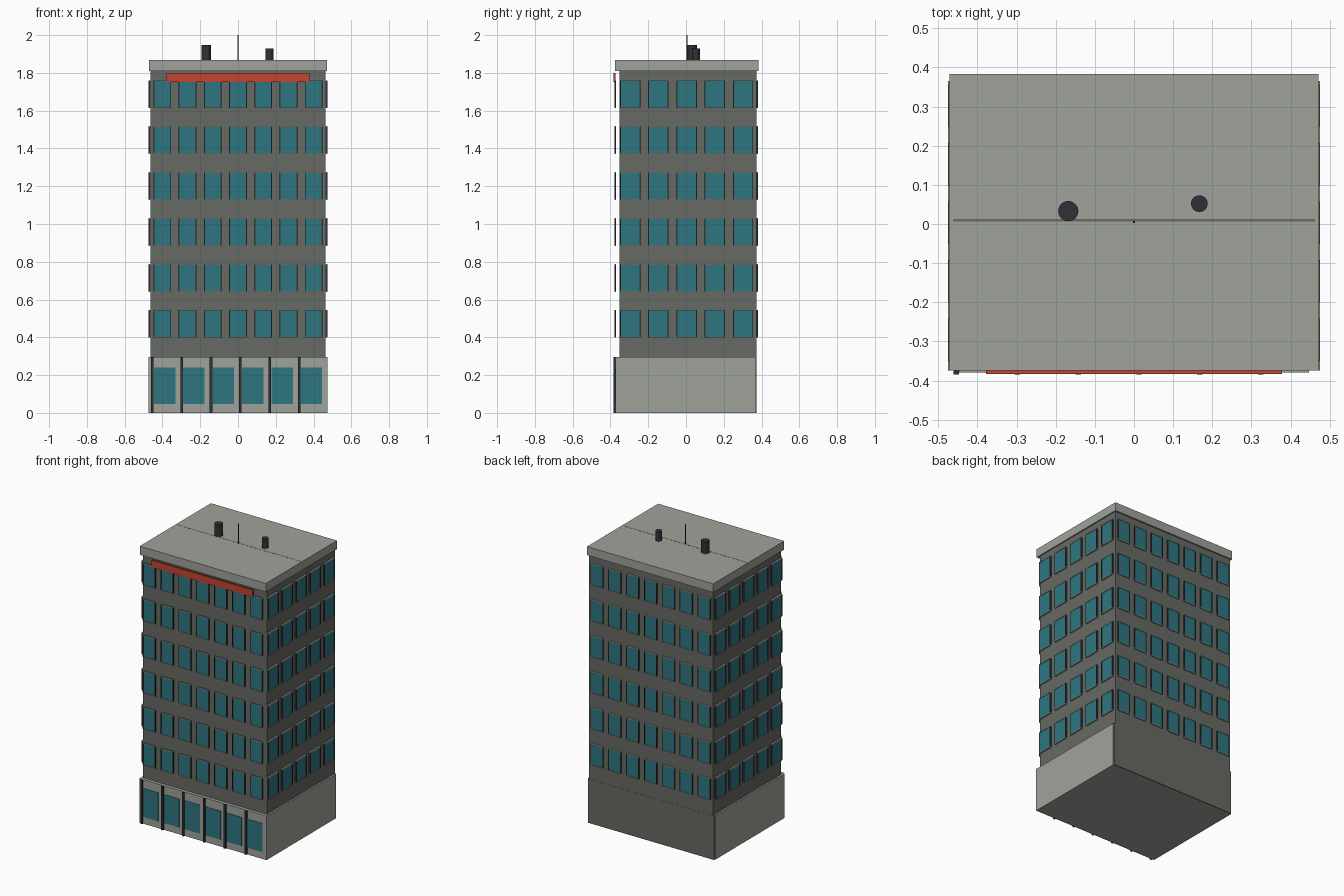
import bpy, bmesh
from mathutils import Matrix, Vector

if "Cube" in bpy.data.objects:
    bpy.data.objects.remove(bpy.data.objects["Cube"])

def material(name, rgb):
    m = bpy.data.materials.new(name)
    m.diffuse_color = (*rgb, 1)
    m.use_nodes = True
    m.node_tree.nodes["Principled BSDF"].inputs["Base Color"].default_value = m.diffuse_color
    return m

LIGHT = material("light concrete", (0.352, 0.361, 0.328))
WALL = material("dark concrete", (0.136, 0.144, 0.125))
GLASS = material("teal glass", (0.027, 0.181, 0.216))
DARK = material("dark metal", (0.030, 0.030, 0.038))
RED = material("red sign", (0.54, 0.058, 0.030))

def build(name, mat, boxes):
    """One object from a list of (min corner, max corner) boxes."""
    bm = bmesh.new()
    for lo, hi in boxes:
        lo, hi = Vector(lo), Vector(hi)
        mtx = Matrix.Translation((lo + hi) / 2) @ Matrix.Diagonal((*(hi - lo), 1))
        bmesh.ops.create_cube(bm, size=1, matrix=mtx)
    return finish(name, mat, bm)

def finish(name, mat, bm):
    me = bpy.data.meshes.new(name)
    bm.to_mesh(me)
    bm.free()
    me.materials.append(mat)
    ob = bpy.data.objects.new(name, me)
    bpy.context.collection.objects.link(ob)
    return ob

def cylinder(name, x, y, r, z0, z1, sides):
    bm = bmesh.new()
    bmesh.ops.create_cone(bm, cap_ends=True, segments=sides, radius1=r, radius2=r,
                          depth=z1 - z0, matrix=Matrix.Translation((x, y, (z0 + z1) / 2)))
    return finish(name, DARK, bm)

# Main masses: tower, ground floor, flush back wall and roof slab
build("tower", WALL, [((-0.463, -0.352, 0.29), (0.463, 0.373, 1.82))])
build("ground_floor", LIGHT, [((-0.475, -0.374, 0), (0.475, 0.366, 0.297))])
build("back_wall", WALL, [((-0.47, 0.366, 0), (0.47, 0.374, 0.297))])
build("roof_slab", LIGHT, [((-0.471, -0.375, 1.809), (0.471, 0.383, 1.867))])
build("roof_seam", WALL, [((-0.463, 0.006, 1.866), (0.463, 0.013, 1.8675))])

# Shop front: glass plates and dark posts
build("shop_windows", GLASS, [((x - 0.057, -0.377, 0.047), (x + 0.057, -0.37, 0.24))
                              for x in [-0.389 + 0.1556 * i for i in range(6)]])
build("shop_posts", DARK, [((x - 0.007, -0.384, 0), (x + 0.007, -0.37, 0.297))
                           for x in [-0.454 + 0.1556 * i for i in range(6)]])

# Sign board under the roof slab
build("sign_board", RED, [((-0.378, -0.383, 1.752), (0.378, -0.372, 1.80))])

# Windows on all four sides, six floors; the front ones stand off the wall
panes, sills, jambs = [], [], []

def add_window(axis, inner, outer, u, z, w, h=0.148, t=0.005):
    def box(u0, u1, z0, z1, o):
        a, b = sorted((inner, o))
        if axis == 'y':
            return (u0, a, z0), (u1, b, z1)
        return (a, u0, z0), (b, u1, z1)
    l, r, bot, top = u - w / 2, u + w / 2, z - h / 2, z + h / 2
    glass_face = outer - 0.002 * (1 if outer > 0 else -1)
    panes.append(box(l + t, r - t, bot + t, top - t, glass_face))
    sills.extend([box(l, r, bot, bot + t, outer), box(l, r, top - t, top, outer)])
    jambs.extend([box(l, l + t, bot + t, top - t, outer),
                  box(r - t, r, bot + t, top - t, outer)])

for floor in range(6):
    z = 0.472 + 0.243 * floor
    for i in range(7):
        x = (i - 3) * 0.1335
        add_window('y', -0.370, -0.379, x, z, 0.094)
        add_window('y', 0.372, 0.381, x, z, 0.094)
    for i in range(5):
        y = 0.003 + (i - 2) * 0.1495
        for s in (-1, 1):
            add_window('x', s * 0.462, s * 0.474, y, z, 0.108)

build("window_panes", GLASS, panes)
build("window_sills", LIGHT, sills)
build("window_jambs", DARK, jambs)

# Roof vents and mast
cylinder("large_vent", -0.168, 0.033, 0.026, 1.86, 1.948, 16)
cylinder("small_vent", 0.167, 0.052, 0.0215, 1.86, 1.93, 16)
cylinder("mast", 0, 0.005, 0.003, 1.86, 2.0, 8)
